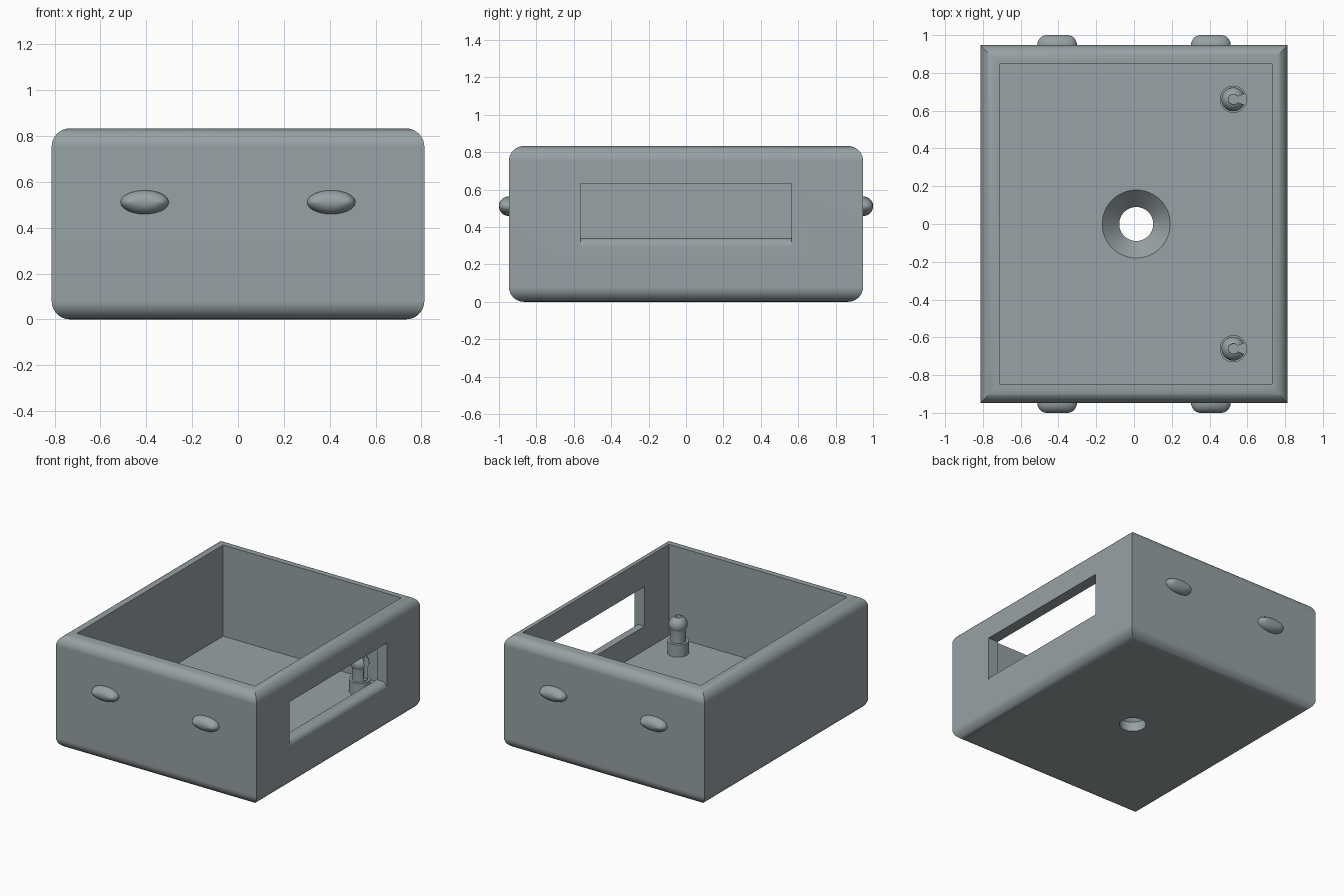
import bpy, bmesh, math
from mathutils import Matrix

if "Cube" in bpy.data.objects:
    bpy.data.objects.remove(bpy.data.objects["Cube"])

grey = bpy.data.materials.new("slate grey")
grey.diffuse_color = (0.31, 0.36, 0.375, 1)
grey.use_nodes = True
grey.node_tree.nodes["Principled BSDF"].inputs["Base Color"].default_value = grey.diffuse_color

HX, HY, H, R = 0.813, 0.947, 0.833, 0.08   # half sizes, height, edge radius
FLOOR, BUMP_Z, SEG = 0.165, 0.511, 8


def loft(name, rings, smooth=True):
    """Skin a stack of equal-length point rings and cap both ends."""
    bm = bmesh.new()
    loops = [[bm.verts.new(p) for p in ring] for ring in rings]
    n = len(loops[0])
    for a, b in zip(loops, loops[1:]):
        for i in range(n):
            j = (i + 1) % n
            bm.faces.new((a[i], a[j], b[j], b[i]))
    bm.faces.new(loops[0][::-1])
    bm.faces.new(loops[-1])
    bmesh.ops.recalc_face_normals(bm, faces=bm.faces)
    me = bpy.data.meshes.new(name)
    bm.to_mesh(me)
    bm.free()
    me.materials.append(grey)
    ob = bpy.data.objects.new(name, me)
    bpy.context.collection.objects.link(ob)
    return ob


def rect(x0, x1, y, z):
    return [(x0, -y, z), (x1, -y, z), (x1, y, z), (x0, y, z)]


def lathe(name, profile, x, y, n=32):
    return loft(name, [[(x + r * math.cos(math.tau * i / n),
                         y + r * math.sin(math.tau * i / n), z)
                        for i in range(n)] for r, z in profile])


def cut(ob, cutter):
    mod = ob.modifiers.new("cut", 'BOOLEAN')
    mod.object, mod.operation, mod.solver = cutter, 'DIFFERENCE', 'EXACT'
    bpy.context.view_layer.objects.active = ob
    bpy.ops.object.modifier_apply(modifier=mod.name)
    bpy.data.objects.remove(cutter)


def finish(ob):
    bpy.ops.object.select_all(action='DESELECT')
    ob.select_set(True)
    bpy.context.view_layer.objects.active = ob
    bpy.ops.object.shade_smooth_by_angle(angle=math.radians(30))
    ob.modifiers.new("flat walls", 'WEIGHTED_NORMAL').keep_sharp = True


quarter = [math.pi / 2 * i / SEG for i in range(SEG + 1)]

# open box: rounded top and bottom edges, sharp uprights, hollow inside
rings = []
for t in quarter:
    d = R * (1 - math.sin(t))
    rings.append(rect(-HX + d, HX - d, HY - d, R * (1 - math.cos(t))))
for t in quarter:
    d = R * (1 - math.cos(t))
    rings.append(rect(-HX + d, HX - d, HY - d, H - R + R * math.sin(t)))
rings.append(rect(-0.713, 0.731, 0.846, H))
rings.append(rect(-0.713, 0.731, 0.846, FLOOR))
box = loft("open_box", rings)

# countersunk screw hole in the floor
cut(box, lathe("hole_cutter", [(0.09, -0.05), (0.09, 0.07), (0.18, FLOOR),
                               (0.18, FLOOR + 0.05)], 0.012, 0, 48))

# side window with a rounded sill
f = 0.045
prof = [(0.6, 0.34)]
prof += [(HX - f + f * math.sin(t), 0.34 - f + f * math.cos(t)) for t in quarter]
prof += [(0.95, 0.34 - f), (0.95, 0.63), (0.6, 0.63)]
cut(box, loft("window_cutter", [[(x, y, z) for x, z in prof] for y in (-0.565, 0.565)]))
finish(box)

# snap bumps: rounded ellipses on the front and back walls
for side, label in ((-1, "front"), (1, "back")):
    for sx in (-1, 1):
        rings = []
        for p, d in [(-0.02, 0)] + [(0.053 * math.sin(t), 0.05 * (1 - math.cos(t)))
                                    for t in quarter]:
            rings.append([(sx * 0.407 + (0.105 - d) * math.cos(math.tau * i / 40),
                           side * (HY + p),
                           BUMP_Z + (0.052 - d) * math.sin(math.tau * i / 40))
                          for i in range(40)])
        finish(loft(label + "_bump", rings))

# split snap pins with ball heads standing on stepped bases
for y in (-0.66, 0.66):
    ball_z, ball_r = FLOOR + 0.21, 0.063
    a0, a1 = -math.acos(0.053 / ball_r), math.acos(0.027 / ball_r)
    profile = [(0.072, FLOOR - 0.02), (0.072, FLOOR + 0.09), (0.053, FLOOR + 0.09)]
    for i in range(13):
        a = a0 + (a1 - a0) * i / 12
        profile.append((ball_r * math.cos(a), ball_z + ball_r * math.sin(a)))
    profile += [(0.026, FLOOR + 0.09)]      # bore down the middle
    pin = lathe("snap_pin", profile, 0.526, y)
    # slot opening toward the window side
    slot = [(0.015, -0.012), (0.1, -0.045), (0.1, 0.045), (0.015, 0.012)]
    cut(pin, loft("slot_cutter", [[(0.526 + u, y + v, z) for u, v in slot]
                                  for z in (FLOOR + 0.095, FLOOR + 0.4)]))
    finish(pin)
